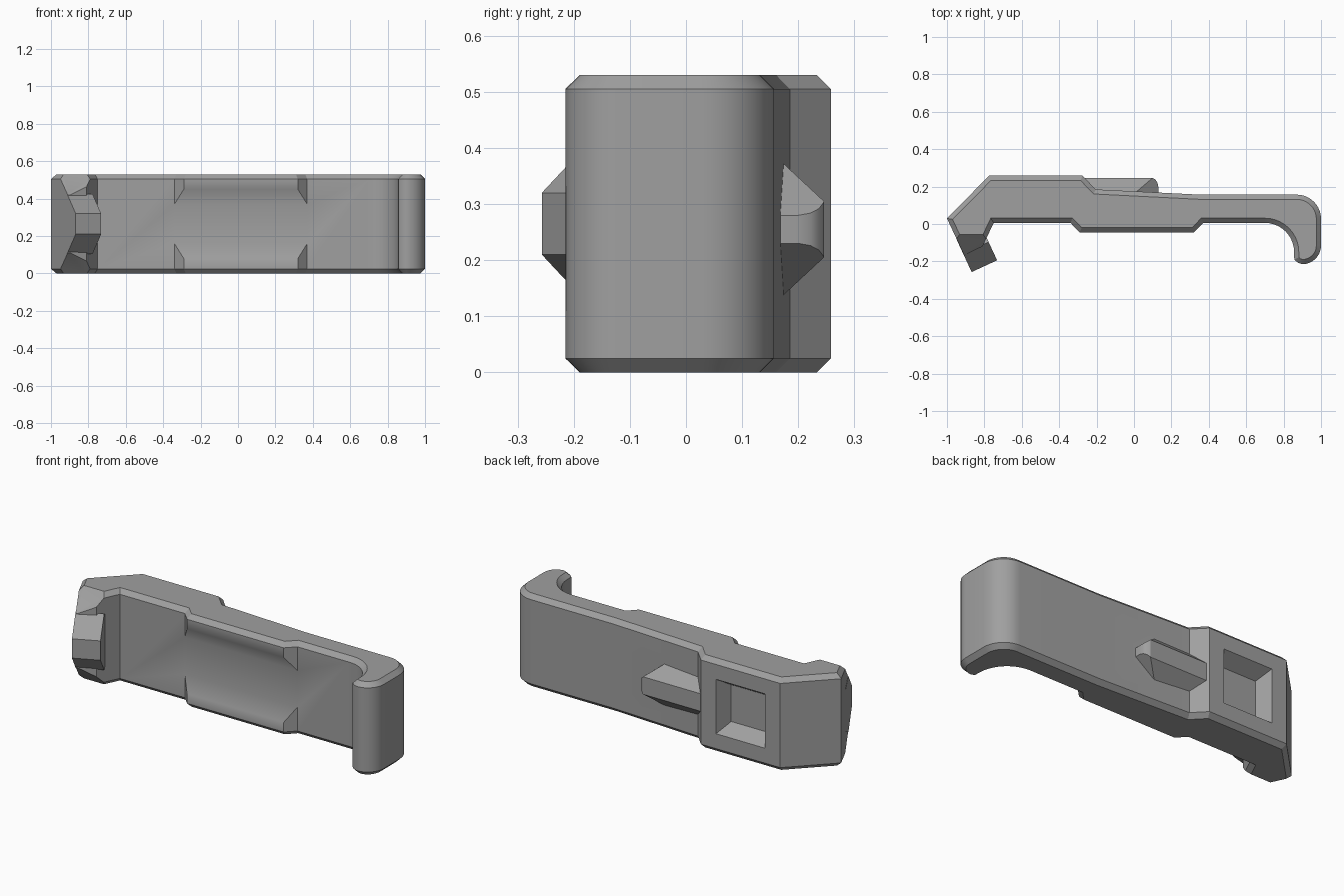
import bpy, bmesh, math
from mathutils import Vector

if "Cube" in bpy.data.objects:
    bpy.data.objects.remove(bpy.data.objects["Cube"])

H, CH = 0.53, 0.025
FLOOR = 0.006  # y of the inner face
gray = bpy.data.materials.new("gray")
gray.diffuse_color = (0.35, 0.35, 0.35, 1)
gray.use_nodes = True
gray.node_tree.nodes["Principled BSDF"].inputs["Base Color"].default_value = gray.diffuse_color


def loft(name, rings):
    """Join rings of equal point count and cap both ends."""
    bm = bmesh.new()
    loops = [[bm.verts.new(p) for p in r] for r in rings]
    n = len(loops[0])
    for a, b in zip(loops, loops[1:]):
        for i in range(n):
            j = (i + 1) % n
            bm.faces.new((a[i], a[j], b[j], b[i]))
    bm.faces.new(loops[0][::-1])
    bm.faces.new(loops[-1])
    bmesh.ops.recalc_face_normals(bm, faces=bm.faces)
    me = bpy.data.meshes.new(name)
    bm.to_mesh(me)
    bm.free()
    me.materials.append(gray)
    ob = bpy.data.objects.new(name, me)
    bpy.context.collection.objects.link(ob)
    return ob


def arc(cx, cy, r, a0, a1, n):
    return [(cx + r * math.cos(math.radians(a0 + (a1 - a0) * i / n)),
             cy + r * math.sin(math.radians(a0 + (a1 - a0) * i / n))) for i in range(n + 1)]


def inset(pts, d):
    """Mitred inset of a clockwise outline."""
    out = []
    for i, p in enumerate(pts):
        p, a, b = Vector(p), Vector(pts[i - 1]), Vector(pts[(i + 1) % len(pts)])
        e, f = (p - a).normalized(), (b - p).normalized()
        n1, n2 = Vector((e.y, -e.x)), Vector((f.y, -f.x))
        out.append(tuple(p + (n1 + n2) * d / (1 + n1.dot(n2))))
    return out


def activate(ob):
    bpy.ops.object.select_all(action='DESELECT')
    bpy.context.view_layer.objects.active = ob
    ob.select_set(True)


def combine(ob, other, operation='DIFFERENCE'):
    m = ob.modifiers.new("combine", 'BOOLEAN')
    m.operation, m.solver, m.object = operation, 'EXACT', other
    activate(ob)
    bpy.ops.object.modifier_apply(modifier=m.name)
    bpy.data.objects.remove(other)


def x_prism(name, yz, x0, x1):
    return loft(name, [[(x, y, z) for y, z in yz] for x in (x0, x1)])


# clip body: plan outline extruded upward with chamfered rims
outline = [(-1, 0.03), (-0.775, 0.258), (-0.275, 0.258), (-0.205, 0.185), (0.35, 0.157)]
outline += arc(0.87, 0.027, 0.13, 90, 0, 10)
outline += arc(0.9, -0.115, 0.1, 0, -90, 8)
outline += [(0.876, -0.207), (0.857, -0.19)]
outline += arc(0.70, FLOOR - 0.156, 0.156, 0, 90, 10)[:-1]
outline += [(0.70, FLOOR), (0.37, FLOOR), (0.32, -0.045), (-0.29, -0.045), (-0.34, FLOOR),
            (-0.75, FLOOR), (-0.81, -0.12), (-0.908, -0.167)]
small = inset(outline, CH)
body = loft("clip_body", [[(x, y, z) for x, y in ring] for ring, z in
                          ((small, 0), (outline, CH), (outline, H - CH), (small, H))])

# scoop through the raised inner pad
combine(body, x_prism("scoop", [(FLOOR, 0.16), (FLOOR, 0.37), (-0.045, 0.45), (-0.08, 0.505),
                                (-0.08, 0.025), (-0.045, 0.08)], -0.34, 0.37))

# sloped ends of the catch, above and below
for flip in (False, True):
    yz = [(-0.026, 0.56), (-0.162, 0.42), (-0.25, 0.42), (-0.25, 0.56)]
    combine(body, x_prism("slope", [(y, H - z if flip else z) for y, z in yz], -1.05, -0.7))


# rectangular pocket in the back, narrowing inward
def pocket_ring(y, s, t):
    return [(-0.68 + s, y, 0.11 + t), (-0.37 - s, y, 0.11 + t),
            (-0.37 - s, y, 0.42 - t), (-0.68 + s, y, 0.42 - t)]


combine(body, loft("pocket", [pocket_ring(0.27, 0, 0), pocket_ring(0.258, 0, 0),
                              pocket_ring(0.178, 0.04, 0.05)]))


# catch tongue: angled block tapering to its tip
def tongue_ring(s, half):
    x, y = -0.868 + 0.42 * s, -0.257 - 0.907 * s
    dx, dy = 0.136, 0.063
    return [(x, y, H / 2 - half), (x + dx, y + dy, H / 2 - half),
            (x + dx, y + dy, H / 2 + half), (x, y, H / 2 + half)]


combine(body, loft("catch_tongue", [tongue_ring(-0.19, 0.12), tongue_ring(-0.108, 0.16),
                                    tongue_ring(0, 0.055)]), 'UNION')


# boat-shaped rib on the back with a rounded nose
def rib_ring(y, nose):
    half = 0.05 + (0.246 - y) * 0.93
    shoulder = 0.13 - (half - 0.025) / 0.8
    tip = 0.025 + (0.13 - nose) * 0.8
    c = H / 2 - 0.01
    pts = [(-0.3, half), (shoulder, half), (nose, tip)]
    return [(x, y, c - h) for x, h in pts] + [(x, y, c + h) for x, h in reversed(pts)]


combine(body, loft("back_rib", [rib_ring(0.14, 0.13), rib_ring(0.2, 0.13), rib_ring(0.222, 0.125),
                                rib_ring(0.237, 0.115), rib_ring(0.246, 0.1)]), 'UNION')

# smooth shading, flowing softly through the scoop
activate(body)
bpy.ops.object.shade_smooth_by_angle(angle=math.radians(28))
bm = bmesh.new()
bm.from_mesh(body.data)
for e in bm.edges:
    a, b = e.verts[0].co, e.verts[1].co
    along_x = abs(a.y - b.y) < 1e-3 and abs(a.z - b.z) < 1e-3
    if along_x and a.y < 0.035 and -0.35 < min(a.x, b.x) and max(a.x, b.x) < 0.38 and 0.06 < a.z < 0.47:
        e.smooth = True
bm.to_mesh(body.data)
bm.free()
